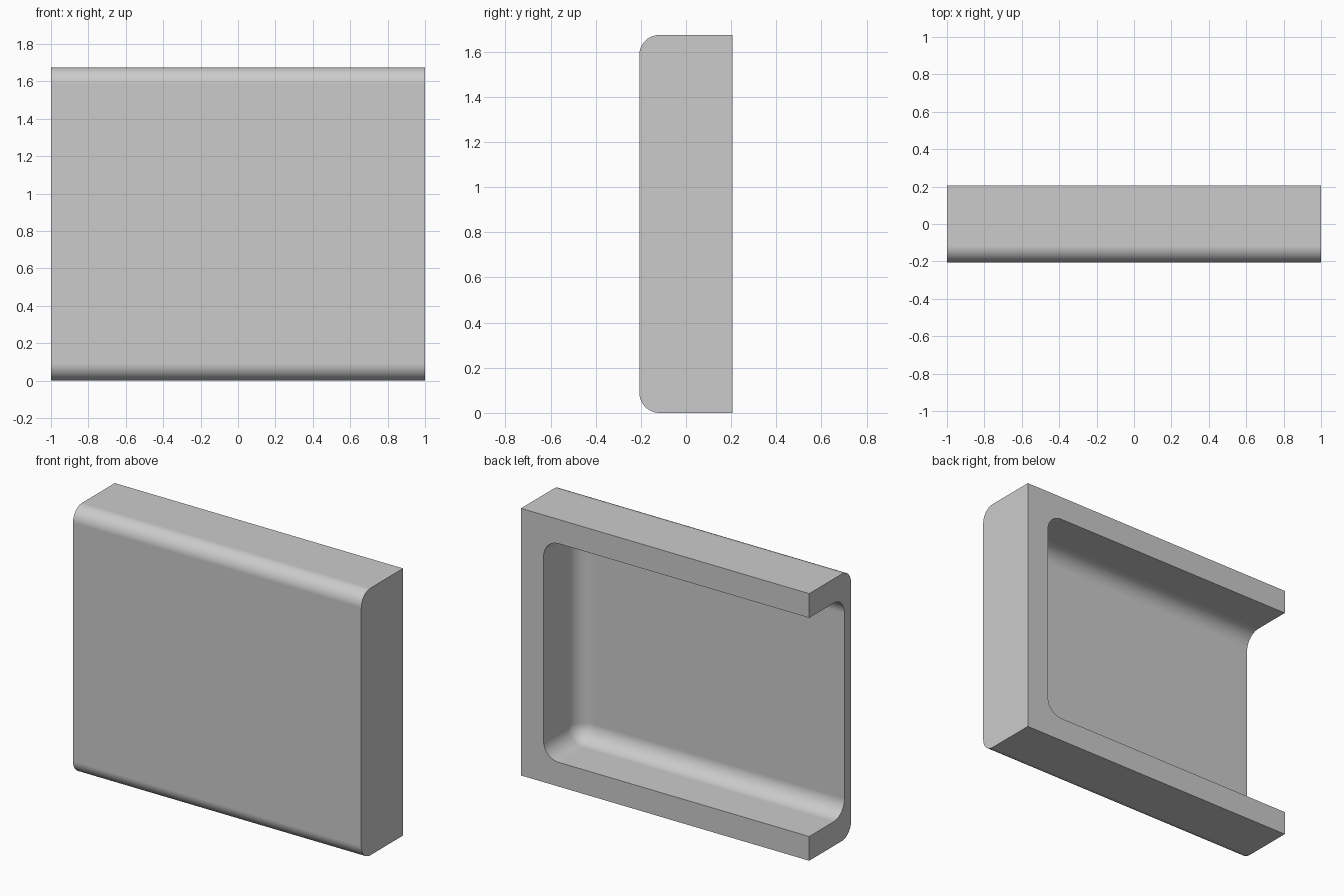
import bpy
import bmesh
import math

cube = bpy.data.objects.get("Cube")
if cube:
    bpy.data.objects.remove(cube, do_unlink=True)

# Overall size, wall thickness and fillets
HALF_X, HALF_Y, HEIGHT = 1.0, 0.207, 1.675
SIDE_WALL, RAIL, PANEL = 0.157, 0.152, 0.065
OUTER_R, INNER_R = 0.09, 0.105

grey = bpy.data.materials.new("plain grey")
grey.use_nodes = True
grey.diffuse_color = (0.6, 0.6, 0.6, 1)
grey.node_tree.nodes["Principled BSDF"].inputs["Base Color"].default_value = grey.diffuse_color


def rounded_box(name, low, high, radius, pick_edge):
    """Box between two corners, rounding the edges whose midpoint passes pick_edge."""
    bm = bmesh.new()
    bmesh.ops.create_cube(bm, size=1)
    # Side of the unit box each edge lies on: -1, 0 or 1 per axis
    edges = [e for e in bm.edges
             if pick_edge(*(round(c) for c in (e.verts[0].co + e.verts[1].co)))]
    for v in bm.verts:
        v.co = [lo + (c + 0.5) * (hi - lo) for c, lo, hi in zip(v.co, low, high)]
    bmesh.ops.bevel(bm, geom=edges, offset=radius, offset_type='OFFSET',
                    segments=12, profile=0.5, affect='EDGES')
    bmesh.ops.recalc_face_normals(bm, faces=bm.faces)
    mesh = bpy.data.meshes.new(name)
    bm.to_mesh(mesh)
    bm.free()
    mesh.materials.append(grey)
    obj = bpy.data.objects.new(name, mesh)
    bpy.context.collection.objects.link(obj)
    return obj


# Shell: long front edges rounded at top and bottom
shell = rounded_box("shell", (-HALF_X, -HALF_Y, 0), (HALF_X, HALF_Y, HEIGHT), OUTER_R,
                    lambda x, y, z: y == -1 and x == 0)

# Pocket: open to the back and to one end, rounded along its floor and closed corners
pocket = rounded_box("pocket_cutter",
                     (-HALF_X - 0.5, -HALF_Y + PANEL, RAIL),
                     (HALF_X - SIDE_WALL, HALF_Y + 0.5, HEIGHT - RAIL), INNER_R,
                     lambda x, y, z: x != -1 and (y == -1 or (x == 1 and y == 0)))
pocket.hide_render = True

cut = shell.modifiers.new("pocket", 'BOOLEAN')
cut.operation = 'DIFFERENCE'
cut.solver = 'EXACT'
cut.object = pocket

bpy.ops.object.select_all(action='DESELECT')
shell.select_set(True)
bpy.context.view_layer.objects.active = shell
bpy.ops.object.modifier_apply(modifier=cut.name)
bpy.data.objects.remove(pocket, do_unlink=True)

# Smooth fillets, crisp rims and flat panels
bpy.ops.object.shade_smooth_by_angle(angle=math.radians(30))
weighted = shell.modifiers.new("flat panels", 'WEIGHTED_NORMAL')
weighted.keep_sharp = True
